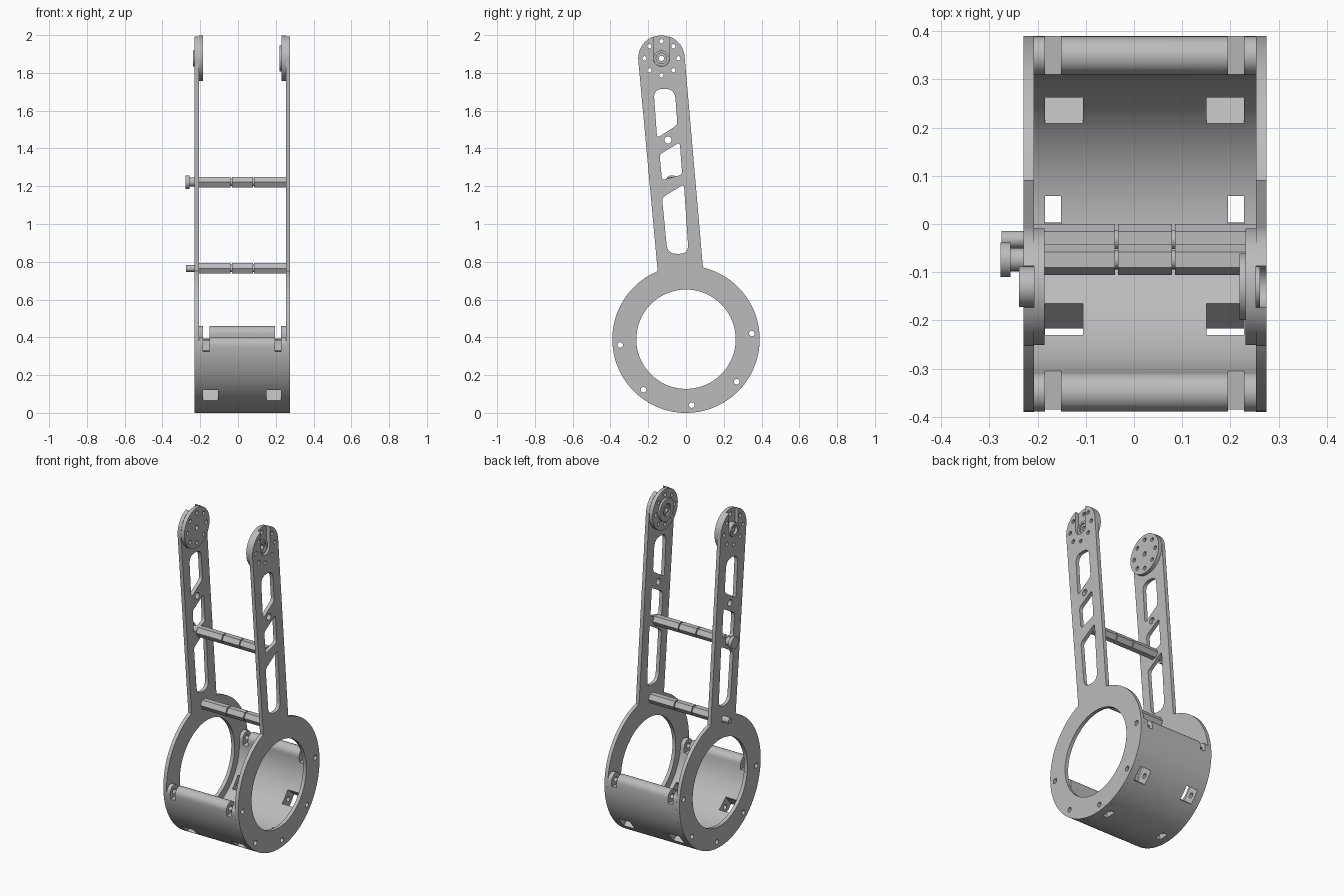
import bpy, bmesh, math
from mathutils import Vector, Matrix

if "Cube" in bpy.data.objects:
    bpy.data.objects.remove(bpy.data.objects["Cube"])

grey = bpy.data.materials.new("machined_grey")
grey.diffuse_color = (0.5, 0.5, 0.5, 1)
grey.use_nodes = True
grey.node_tree.nodes["Principled BSDF"].inputs["Base Color"].default_value = grey.diffuse_color

O = Vector((0.0, 0.39))         # ring centre (y, z)
TIP = Vector((-0.13, 1.877))    # arm tip centre
HOLE_ANGLES = [5, -40, -85, -130, -175]
TO_YZ = Matrix(((0, 0, 1, 0), (1, 0, 0, 0), (0, 1, 0, 0), (0, 0, 0, 1)))


def arc(c, r, a0, a1, n):
    return [Vector((c[0] + r * math.cos(math.radians(a0 + (a1 - a0) * i / n)),
                    c[1] + r * math.sin(math.radians(a0 + (a1 - a0) * i / n))))
            for i in range(n + 1)]


def circle(c, r, n=24):
    return arc(c, r, 0, 360, n)[:-1]


def rounded(pts, radii, n=6):
    """Polygon with each corner softened by a small curve."""
    out = []
    for i, (p, r) in enumerate(zip(pts, radii)):
        p = Vector(p)
        a = p + (Vector(pts[i - 1]) - p).normalized() * r
        b = p + (Vector(pts[(i + 1) % len(pts)]) - p).normalized() * r
        for k in range(n + 1):
            t = k / n
            out.append(a * (1 - t) ** 2 + p * 2 * t * (1 - t) + b * t * t)
    return out


def bake(ob):
    """Replace an object by its evaluated, welded mesh."""
    dg = bpy.context.evaluated_depsgraph_get()
    me = bpy.data.meshes.new_from_object(ob.evaluated_get(dg))
    bm = bmesh.new()
    bm.from_mesh(me)
    bmesh.ops.remove_doubles(bm, verts=bm.verts, dist=1e-5)
    bmesh.ops.recalc_face_normals(bm, faces=bm.faces)
    bm.to_mesh(me)
    bm.free()
    return me


def finish(name, me):
    me.materials.clear()
    me.materials.append(grey)
    ob = bpy.data.objects.new(name, me)
    bpy.context.collection.objects.link(ob)
    bpy.ops.object.select_all(action='DESELECT')
    ob.select_set(True)
    bpy.context.view_layer.objects.active = ob
    bpy.ops.object.shade_smooth_by_angle(angle=math.radians(30))
    return ob


def slab(name, loops, x0, x1):
    """Extrude y-z loops (first is the outline, others are holes) from x0 to x1."""
    cu = bpy.data.curves.new(name + "_profile", 'CURVE')
    cu.dimensions = '2D'
    cu.fill_mode = 'BOTH'
    cu.extrude = (x1 - x0) / 2
    for loop in loops:
        sp = cu.splines.new('POLY')
        sp.points.add(len(loop) - 1)
        for q, p in zip(sp.points, loop):
            q.co = (p[0], p[1], 0, 1)
        sp.use_cyclic_u = True
    tmp = bpy.data.objects.new(name + "_profile", cu)
    bpy.context.collection.objects.link(tmp)
    bpy.context.view_layer.update()
    me = bake(tmp)
    bpy.data.objects.remove(tmp)
    me.transform(Matrix.Translation(((x0 + x1) / 2, 0, 0)) @ TO_YZ)
    return finish(name, me)


# Side plates: ring, tapered arm and open slot at the tip
h = 0.043
side = math.degrees(math.acos(h / 0.123))
outline = (arc(O, 0.39, 112.6, 436.7, 96) + arc(TIP, 0.123, 5, side, 14)
           + arc(TIP, h, 0, -180, 16) + arc(TIP, 0.123, 180 - side, 185, 14))
ring_holes = [circle(arc(O, 0.35, a, a, 1)[0], 0.015, 16) for a in HOLE_ANGLES]
tip_holes = [circle(p, 0.012, 12) for p in circle(TIP, 0.09, 8)]
slots = [
    rounded([(-0.153, 1.455), (-0.045, 1.525), (-0.06, 1.715), (-0.172, 1.715)],
            [0.02, 0.02, 0.05, 0.05]),
    rounded([(-0.127, 1.232), (-0.02, 1.262), (-0.033, 1.432), (-0.14, 1.368)], [0.018] * 4),
    rounded([(-0.098, 0.842), (0.014, 0.842), (-0.011, 1.21), (-0.127, 1.14)],
            [0.05, 0.05, 0.018, 0.018]),
]
plate_holes = [p for i, p in enumerate(tip_holes) if i != 2]
plate_loops = [outline, circle(O, 0.263, 72), circle((-0.095, 1.445), 0.019)]
plate_loops += slots + ring_holes + plate_holes
slab("left_plate", plate_loops, -0.229, -0.207)
slab("right_plate", plate_loops, 0.253, 0.275)

# Half shell between the rings, with rounded lips
lip_r = arc(O, 0.35, 5, 5, 1)[0]
lip_l = arc(O, 0.35, 185, 185, 1)[0]
shell_loop = (arc(O, 0.39, 185, 365, 64) + arc(lip_r, 0.04, 5, 185, 14)[1:-1]
              + arc(O, 0.31, 365, 185, 64) + arc(lip_l, 0.04, 5, 185, 14)[1:-1])
shell = slab("lower_shell", [shell_loop] + ring_holes, -0.207, 0.253)

# Pockets through the shell, a pair at each screw angle
bm = bmesh.new()
for a in HOLE_ANGLES:
    wide = a in (-40, -130)
    t0, t1, w = (-0.042, 0.042, 0.078) if wide else (-0.031, 0.031, 0.033)
    if a == 5:
        t1 = 0.07
    if a == -175:
        t0 = -0.07
    for x0, x1 in ((-0.184, -0.184 + w), (0.228 - w, 0.228)):
        m = (Matrix.Translation((0, O.x, O.y)) @ Matrix.Rotation(math.radians(a), 4, 'X')
             @ Matrix.Translation(((x0 + x1) / 2, 0.35, (t0 + t1) / 2))
             @ Matrix.Diagonal((x1 - x0, 0.16, t1 - t0, 1)))
        bmesh.ops.create_cube(bm, size=1, matrix=m)
cut_me = bpy.data.meshes.new("pocket_cutter")
bm.to_mesh(cut_me)
bm.free()
cutter = bpy.data.objects.new("pocket_cutter", cut_me)
bpy.context.collection.objects.link(cutter)
cutter.hide_render = True
mod = shell.modifiers.new("pockets", 'BOOLEAN')
mod.object = cutter
mod.operation = 'DIFFERENCE'
mod.solver = 'EXACT'
bpy.context.view_layer.update()
cut_shell = bake(shell)
bpy.data.objects.remove(shell)
bpy.data.objects.remove(cutter)
finish("lower_shell", cut_shell)

# Pivot discs on the inner faces of the arm tips, with hubs
disc_loops = [circle(TIP, 0.121, 64), circle(TIP, 0.014)] + tip_holes
slab("left_disc", disc_loops, -0.207, -0.185)
slab("right_disc", disc_loops, 0.231, 0.253)
slab("left_hub", [circle(TIP, 0.042, 40), circle(TIP, 0.026)], -0.238, -0.207)
slab("left_hub_core", [circle(TIP, 0.026), circle(TIP, 0.014)], -0.222, -0.207)
slab("right_hub_flange", [circle(TIP, 0.069, 48), circle(TIP, 0.036)], 0.219, 0.231)
slab("right_hub_core", [circle(TIP, 0.028), circle(TIP, 0.014)], 0.222, 0.231)
slab("right_outer_hub", [circle(TIP, 0.042, 40), circle(TIP, 0.028)], 0.253, 0.261)

# Hexagonal spacers in three segments around a thin core, with bolts on the left
for tag, c in (("upper", (-0.074, 1.222)), ("lower", (-0.032, 0.765))):
    for i, (x0, x1) in enumerate(((-0.207, -0.039), (-0.033, 0.079), (0.085, 0.253))):
        slab(f"{tag}_spacer_{i + 1}", [circle(c, 0.032, 6)], x0, x1)
    slab(f"{tag}_spacer_core", [circle(c, 0.02, 20)], -0.207, 0.275)
slab("upper_bolt_shank", [circle((-0.074, 1.222), 0.024)], -0.256, -0.207)
slab("upper_bolt_head", [circle((-0.074, 1.222), 0.036, 32)], -0.277, -0.256)
slab("lower_bolt", [circle((-0.032, 0.765), 0.018)], -0.275, -0.207)
